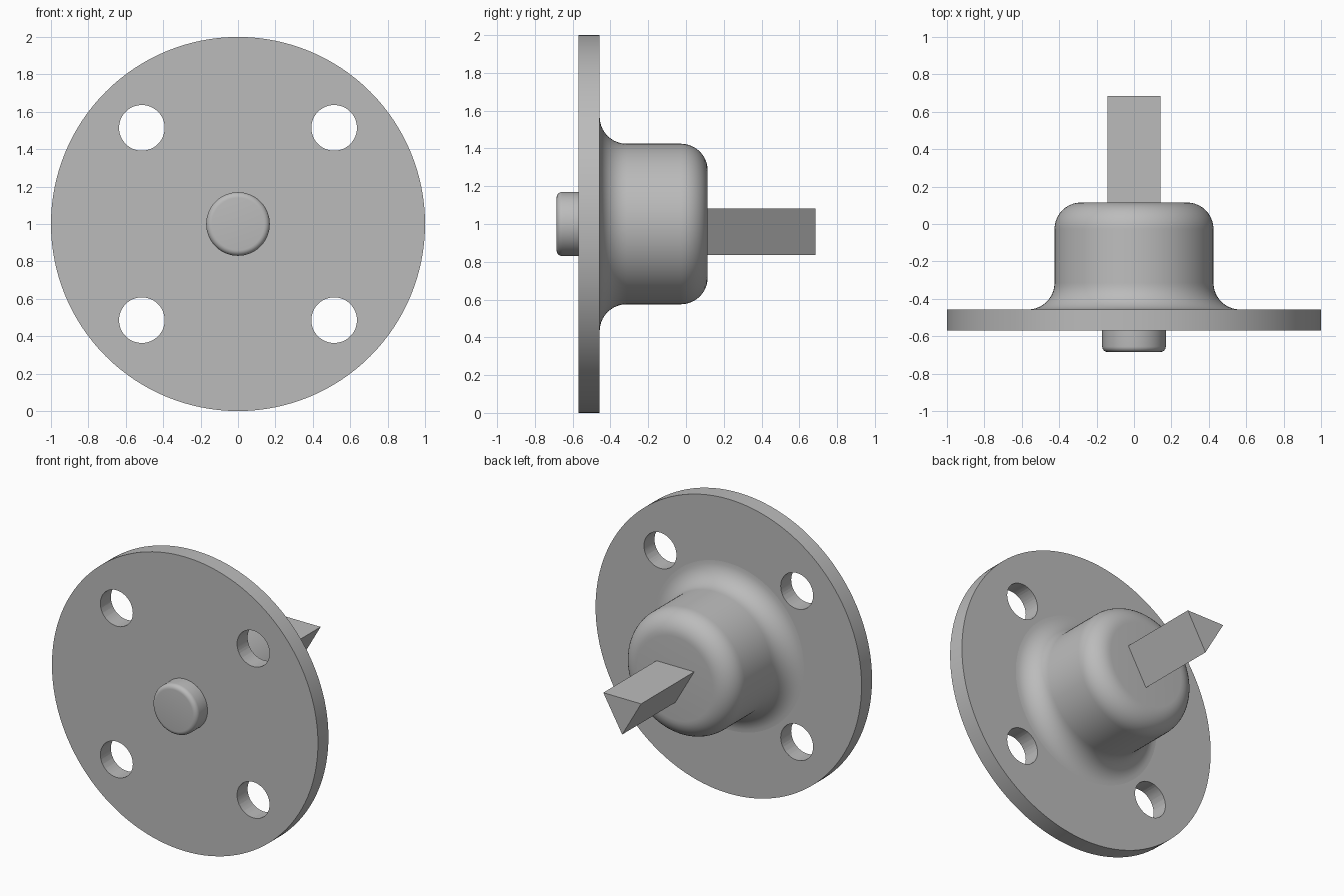
import bpy, bmesh
from math import sin, cos, pi, radians
from mathutils import Matrix, Vector

cube = bpy.data.objects.get("Cube")
if cube:
    bpy.data.objects.remove(cube, do_unlink=True)

CENTRE_Z = 1.0
metal = bpy.data.materials.new("grey_metal")
metal.use_nodes = True
metal.diffuse_color = (0.5, 0.5, 0.5, 1)
metal.node_tree.nodes["Principled BSDF"].inputs["Base Color"].default_value = (0.5, 0.5, 0.5, 1)


def finish(name, bm, smooth=True):
    """Turn a bmesh into a shaded object."""
    bmesh.ops.recalc_face_normals(bm, faces=bm.faces)
    mesh = bpy.data.meshes.new(name)
    bm.to_mesh(mesh)
    bm.free()
    mesh.materials.append(metal)
    obj = bpy.data.objects.new(name, mesh)
    bpy.context.collection.objects.link(obj)
    if smooth:
        shade(obj)
    return obj


def shade(obj):
    bpy.ops.object.select_all(action="DESELECT")
    obj.select_set(True)
    bpy.context.view_layer.objects.active = obj
    bpy.ops.object.shade_smooth_by_angle(angle=radians(30))


def arc(r, y, radius, start, end, steps=10):
    """Points of a profile arc around (r, y), angles in degrees."""
    angles = [radians(start + (end - start) * i / steps) for i in range(steps + 1)]
    return [(r + radius * cos(a), y + radius * sin(a)) for a in angles]


def lathe(name, profile, segments=96):
    """Spin a (radius, y) profile around the y axis."""
    bm = bmesh.new()
    rings = []
    for i in range(segments):
        a = 2 * pi * i / segments
        rings.append([bm.verts.new((r * cos(a), y, CENTRE_Z + r * sin(a))) for r, y in profile])
    for i, ring in enumerate(rings):
        following = rings[(i + 1) % segments]
        for j in range(len(profile) - 1):
            bm.faces.new((ring[j], following[j], following[j + 1], ring[j + 1]))
    # flat caps at both ends
    bm.faces.new([ring[0] for ring in rings])
    bm.faces.new([ring[-1] for ring in rings])
    return finish(name, bm)


# Flange disc with four bolt holes
flange = lathe("flange", [(1, -0.57), (1, -0.457)], 128)
cutters = bmesh.new()
for sx in (-1, 1):
    for sz in (-1, 1):
        place = Matrix.Translation((sx * 0.514, -0.51, CENTRE_Z + sz * 0.514)) @ Matrix.Rotation(pi / 2, 4, "X")
        bmesh.ops.create_cone(cutters, cap_ends=True, segments=48, radius1=0.122,
                              radius2=0.122, depth=0.4, matrix=place)
cutter = finish("bolt_hole_cutter", cutters, False)
cutter.hide_render = True
holes = flange.modifiers.new("bolt_holes", "BOOLEAN")
holes.operation = "DIFFERENCE"
holes.solver = "EXACT"
holes.object = cutter
bpy.context.view_layer.objects.active = flange
bpy.ops.object.modifier_apply(modifier=holes.name)
bpy.data.objects.remove(cutter, do_unlink=True)
shade(flange)

# Hub with a flared foot and a rounded rear edge
foot = arc(0.567, -0.315, 0.142, -90, -180)
rear_edge = arc(0.283, -0.027, 0.142, 0, 90)
lathe("hub", foot + rear_edge)

# Front button with a softened edge
lathe("front_button", [(0.17, -0.56)] + arc(0.14, -0.655, 0.03, 0, -90, 6), 64)

# Triangular rear shaft, flat side up
bm = bmesh.new()
section = [(-0.142, 1.083), (0.142, 1.083), (0, 0.837)]
near = [bm.verts.new((x, 0.1, z)) for x, z in section]
far = [bm.verts.new((x, 0.685, z)) for x, z in section]
bm.faces.new(near)
bm.faces.new(far)
for i in range(3):
    j = (i + 1) % 3
    bm.faces.new((near[i], near[j], far[j], far[i]))
finish("triangular_shaft", bm, False)
